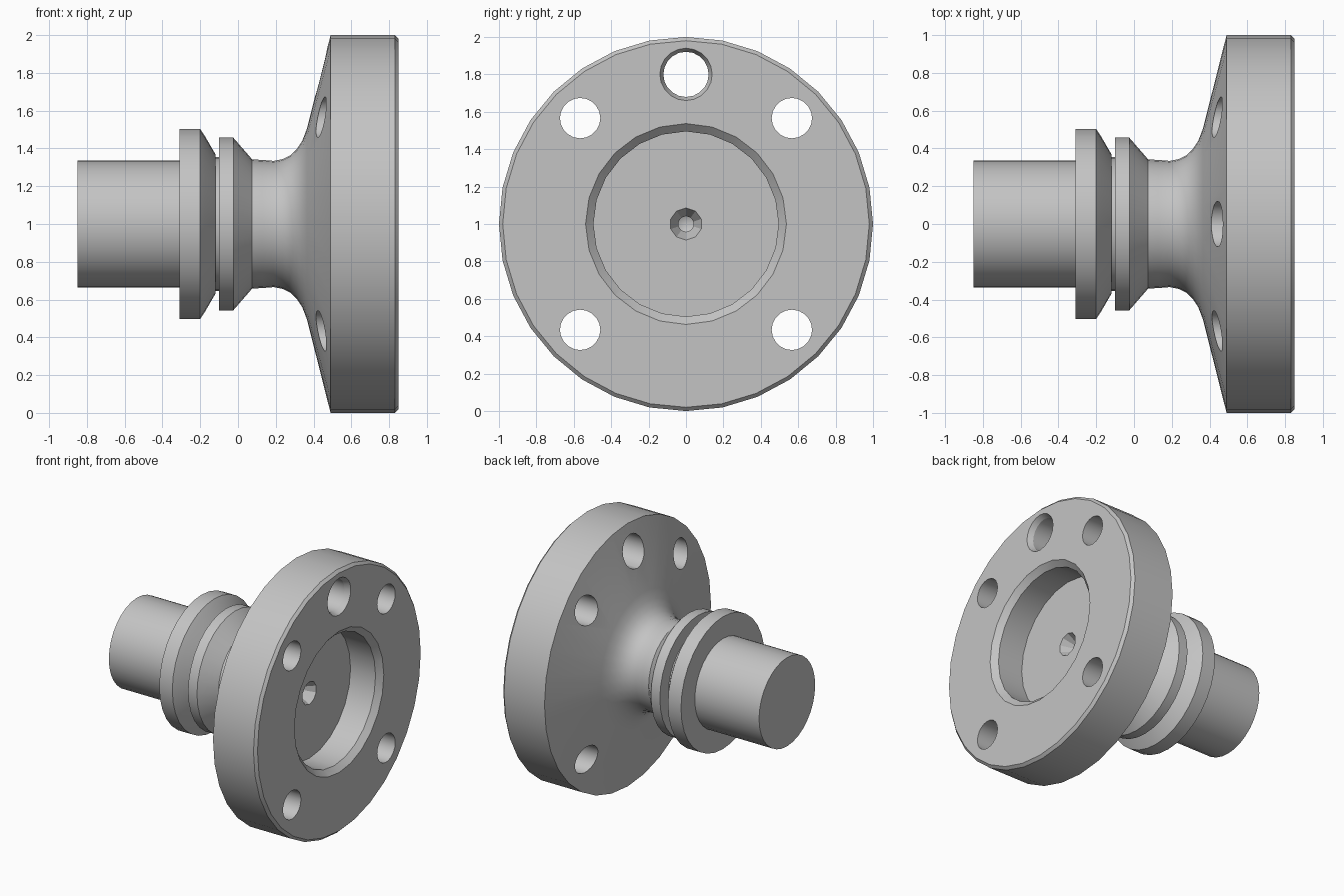
import bpy, bmesh, math
from mathutils import Matrix, Vector

cube = bpy.data.objects.get("Cube")
if cube:
    bpy.data.objects.remove(cube, do_unlink=True)

# One plain machined-metal colour
COLOUR = (0.55, 0.55, 0.55, 1.0)
metal = bpy.data.materials.new("grey_metal")
metal.diffuse_color = COLOUR
metal.use_nodes = True
metal.node_tree.nodes["Principled BSDF"].inputs["Base Color"].default_value = COLOUR


def lathe(name, profile, sides, y=0.0, z=1.0):
    """Turn (x, radius) points around an axis parallel to x through (y, z)."""
    bm = bmesh.new()
    verts = [bm.verts.new((x, 0, r)) for x, r in profile]
    edges = [bm.edges.new(pair) for pair in zip(verts, verts[1:])]
    bmesh.ops.spin(bm, geom=verts + edges, cent=(0, 0, 0), axis=(1, 0, 0),
                   angle=math.tau, steps=sides, use_duplicate=False)
    bmesh.ops.remove_doubles(bm, verts=bm.verts, dist=1e-4)
    bmesh.ops.recalc_face_normals(bm, faces=bm.faces)
    bmesh.ops.transform(bm, matrix=Matrix.Translation(Vector((0, y, z))), verts=bm.verts)
    mesh = bpy.data.meshes.new(name)
    bm.to_mesh(mesh)
    bm.free()
    mesh.materials.append(metal)
    obj = bpy.data.objects.new(name, mesh)
    bpy.context.collection.objects.link(obj)
    return obj


# Turned body: shaft, two collars, flared neck and flange
shaft = [(-0.85, 0), (-0.85, 0.337), (-0.31, 0.337)]
collars = [(-0.31, 0.503), (-0.2, 0.503), (-0.175, 0.465), (-0.12, 0.37),
           (-0.12, 0.355), (-0.1, 0.355), (-0.1, 0.457), (-0.025, 0.457), (0.075, 0.342)]
neck = [(0.13, 0.339), (0.19, 0.334), (0.235, 0.343), (0.275, 0.362),
        (0.31, 0.395), (0.34, 0.44), (0.365, 0.505)]
flange = [(0.49, 1.0), (0.83, 1.0), (0.85, 0.98), (0.85, 0)]
body = lathe("flanged_shaft", shaft + collars + neck + flange, 32)

# Chamfered recess in the flange face, and the centre drilling in its floor
cutters = [
    lathe("recess_cutter", [(0.6, 0), (0.6, 0.495), (0.81, 0.495), (0.85, 0.537),
                            (0.9, 0.59), (0.9, 0)], 24),
    lathe("centre_cutter", [(0.4, 0), (0.42, 0.042), (0.52, 0.042), (0.6, 0.086),
                            (0.65, 0.086), (0.65, 0)], 10),
]

# Four bolt holes on the diagonals
for sy in (-1, 1):
    for sz in (-1, 1):
        cutters.append(lathe("bolt_hole_cutter", [(0.2, 0), (0.2, 0.108), (1, 0.108), (1, 0)],
                             20, sy * 0.566, 1 + sz * 0.566))

# Larger chamfered hole at the top
cutters.append(lathe("top_hole_cutter", [(0.2, 0), (0.2, 0.121), (0.81, 0.121), (0.85, 0.14),
                                         (0.95, 0.14), (0.95, 0)], 20, 0, 1.8))

for cutter in cutters:
    cutter.hide_render = True
    mod = body.modifiers.new(cutter.name, "BOOLEAN")
    mod.operation = "DIFFERENCE"
    mod.solver = "EXACT"
    mod.object = cutter

# Bake the cuts and drop the cutters
depsgraph = bpy.context.evaluated_depsgraph_get()
cut_mesh = bpy.data.meshes.new_from_object(body.evaluated_get(depsgraph))
body.modifiers.clear()
body.data = cut_mesh
for cutter in cutters:
    bpy.data.objects.remove(cutter, do_unlink=True)

bpy.ops.object.select_all(action="DESELECT")
body.select_set(True)
bpy.context.view_layer.objects.active = body
bpy.ops.object.shade_smooth_by_angle(angle=math.radians(25))
